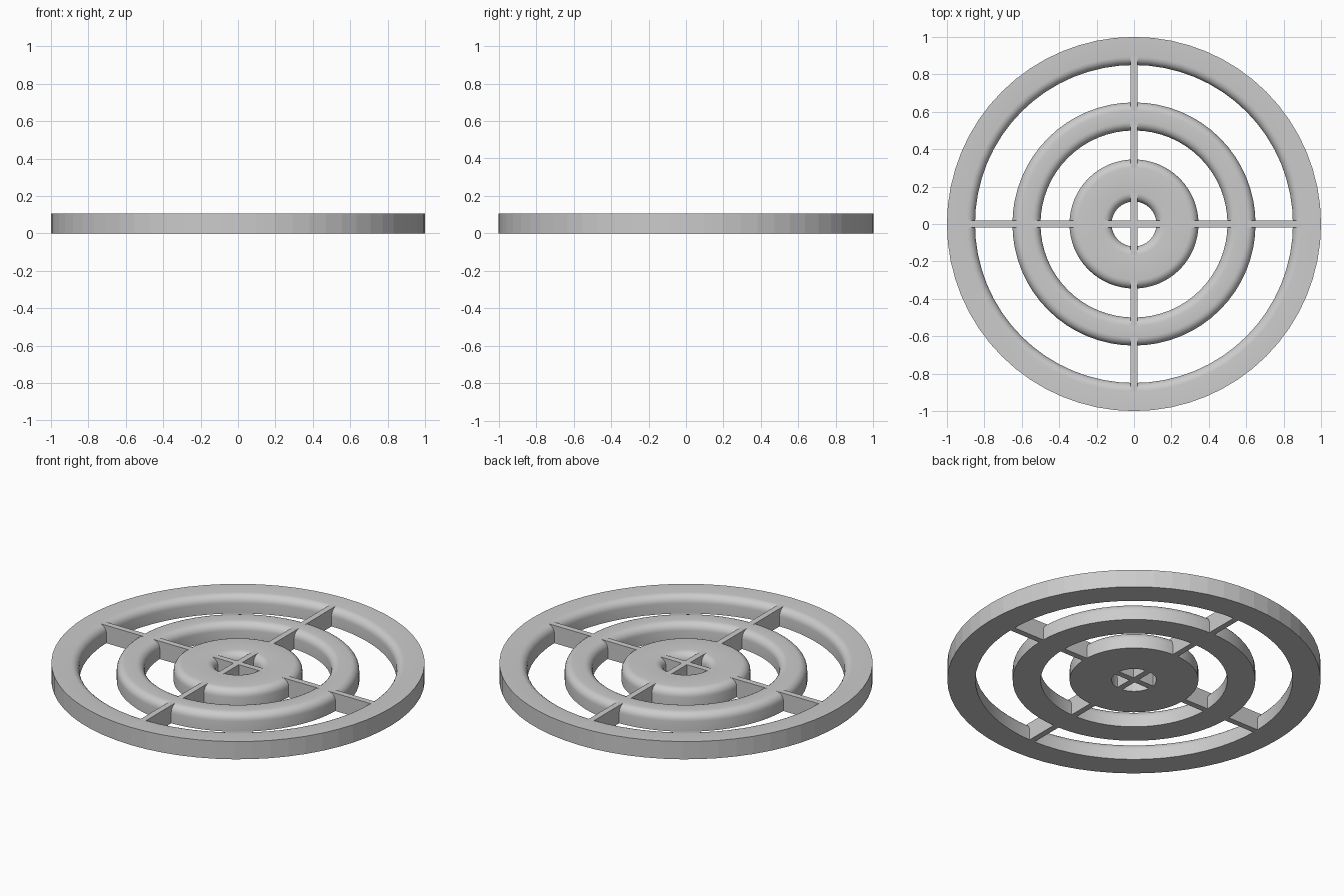
import bpy, math

if "Cube" in bpy.data.objects:
    bpy.data.objects.remove(bpy.data.objects["Cube"])

H = 0.105      # overall height
R = 0.045      # rounding of top edges
SIDES = 64
ARC = 6


def ring(name, r_in, r_out, round_outer=True):
    # cross-section: flat bottom, rounded top edges
    prof = [(r_out, 0)]
    if round_outer:
        for i in range(ARC + 1):
            a = math.pi / 2 * i / ARC
            prof.append((r_out - R + R * math.cos(a), H - R + R * math.sin(a)))
    else:
        prof.append((r_out, H))
    for i in range(ARC + 1):
        a = math.pi / 2 * (1 + i / ARC)
        prof.append((r_in + R + R * math.cos(a), H - R + R * math.sin(a)))
    prof.append((r_in, 0))

    # revolve around z
    n = len(prof)
    verts, faces = [], []
    for s in range(SIDES):
        t = 2 * math.pi * s / SIDES
        verts += [(r * math.cos(t), r * math.sin(t), z) for r, z in prof]
        b, c = s * n, (s + 1) % SIDES * n
        for k in range(n):
            m = (k + 1) % n
            faces.append((b + k, c + k, c + m, b + m))
    mesh = bpy.data.meshes.new(name)
    mesh.from_pydata(verts, [], faces)
    obj = bpy.data.objects.new(name, mesh)
    bpy.context.collection.objects.link(obj)
    # smooth only the rounded strips, so the outer rim keeps its facets
    for i, p in enumerate(mesh.polygons):
        p.use_smooth = round_outer or i % n != 0
    bpy.ops.object.select_all(action='DESELECT')
    obj.select_set(True)
    bpy.context.view_layer.objects.active = obj
    if round_outer:
        bpy.ops.object.shade_smooth_by_angle(angle=math.radians(30))
    else:
        for e in mesh.edges:
            a, b = (mesh.vertices[v].co for v in e.vertices)
            on_rim = [abs(v.to_2d().length - r_out) < 1e-4 for v in (a, b)]
            low = a.z < 1e-4 and b.z < 1e-4
            e.use_edge_sharp = all(on_rim) or low
    return obj


# concentric rings
ring("outer_ring", 0.85, 1.0, round_outer=False)
ring("middle_ring", 0.50, 0.65)
ring("inner_ring", 0.12, 0.345)

# crossing bars, flush with top and bottom of the rings
for name, size in (("cross_bar_x", (1.998, 0.035, H)),
                   ("cross_bar_y", (0.035, 1.998, H))):
    bpy.ops.mesh.primitive_cube_add(size=1, location=(0, 0, H / 2))
    bar = bpy.context.object
    bar.name = name
    bar.scale = size
    bpy.ops.object.transform_apply(location=True, rotation=False, scale=True)
